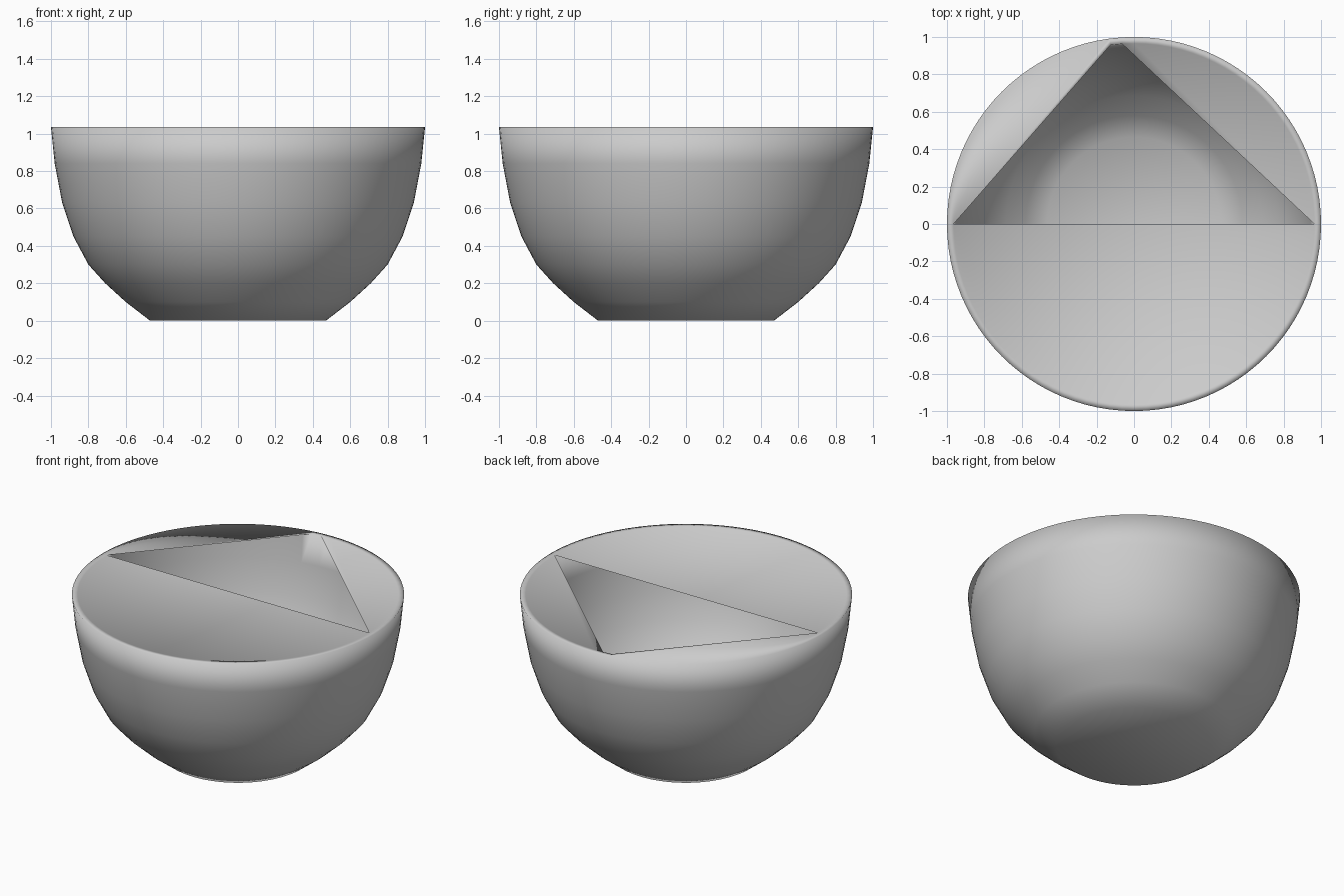
import bpy, bmesh, math

if "Cube" in bpy.data.objects:
    bpy.data.objects.remove(bpy.data.objects["Cube"])

N = 96
Z = 1.035
OUTER = [(0.47, 0), (0.60, 0.10), (0.71, 0.20), (0.80, 0.30), (0.88, 0.45),
         (0.94, 0.63), (0.98, 0.84), (1.0, Z)]
INNER = [(0.465, 0.035), (0.58, 0.125), (0.685, 0.225), (0.77, 0.32), (0.847, 0.465),
         (0.906, 0.635), (0.946, 0.84), (0.965, Z)]

bm = bmesh.new()


def ring(r, z):
    return [bm.verts.new((r * math.cos(2 * math.pi * i / N),
                          r * math.sin(2 * math.pi * i / N), z)) for i in range(N)]


def wall(profile, inward=False):
    rings = [ring(r, z) for r, z in profile]
    for a, b in zip(rings, rings[1:]):
        for i in range(N):
            j = (i + 1) % N
            q = [a[i], a[j], b[j], b[i]]
            bm.faces.new(q[::-1] if inward else q)
    bm.faces.new(rings[0] if inward else rings[0][::-1])
    return rings[-1]


def fan(verts):
    for a, b in zip(verts[1:], verts[2:]):
        bm.faces.new((verts[0], a, b))


# Outer shell, inner shell and their flat ends
out_rim = wall(OUTER)
in_rim = wall(INNER, True)

# Flat rim, full ring except where the back left cover replaces it
for i in range(N):
    if not 26 <= i < 48:
        j = (i + 1) % N
        bm.faces.new((in_rim[i], out_rim[i], out_rim[j], in_rim[j]))

# Flat covers around the triangular opening
fan([in_rim[i % N] for i in range(48, 97)])          # front half
fan([in_rim[i] for i in range(0, 26)])               # back right
fan([in_rim[48], in_rim[26]] + out_rim[26:49])       # back left

for f in bm.faces:
    f.smooth = True
me = bpy.data.meshes.new("bowl")
bm.to_mesh(me)
bm.free()
bowl = bpy.data.objects.new("bowl", me)
bpy.context.collection.objects.link(bowl)
